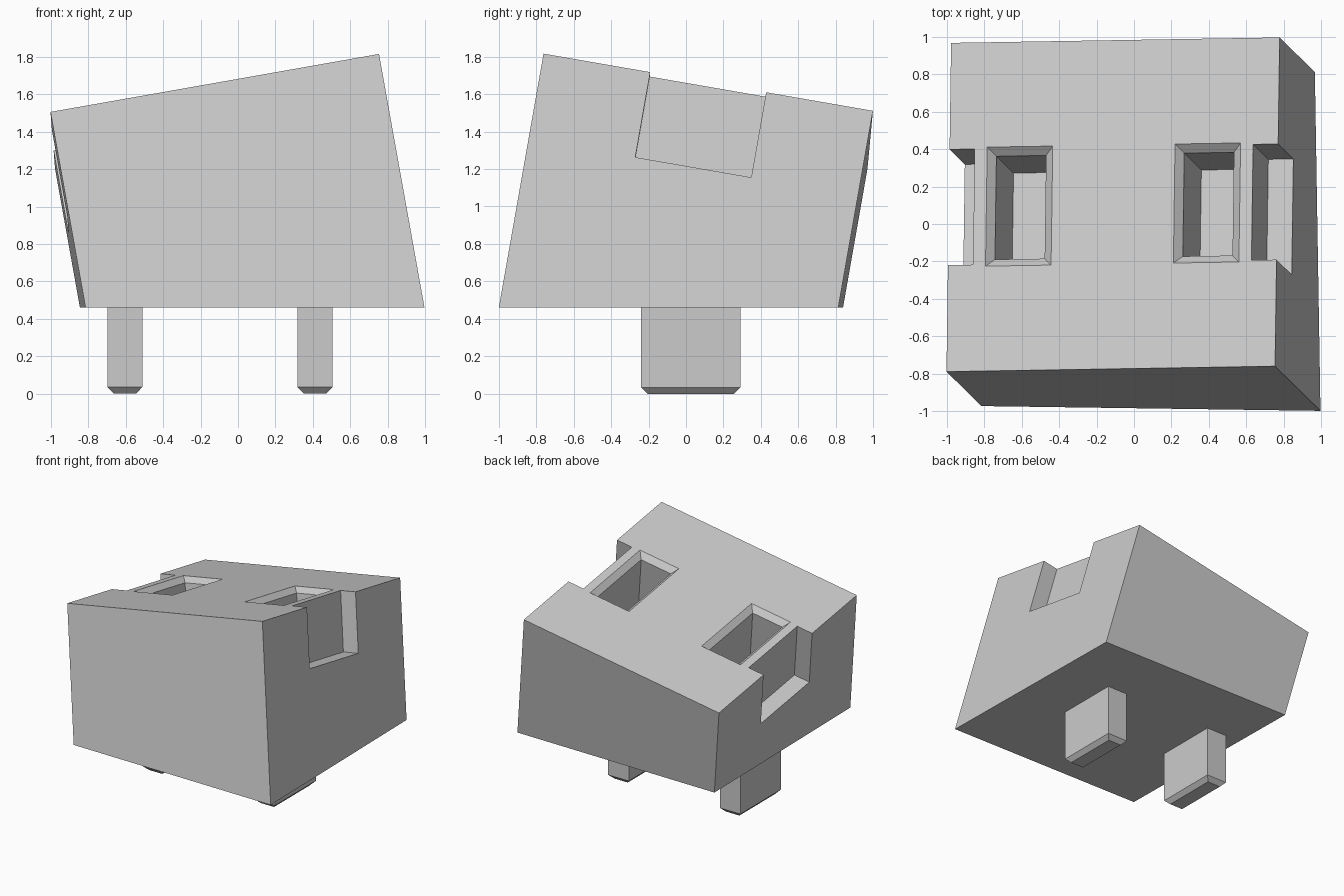
import bpy, bmesh
from math import radians
from mathutils import Matrix, Euler, Vector

if "Cube" in bpy.data.objects:
    bpy.data.objects.remove(bpy.data.objects["Cube"])

GREY = (0.6, 0.6, 0.6, 1)
grey = bpy.data.materials.new("plain_grey")
grey.use_nodes = True
grey.diffuse_color = GREY
grey.node_tree.nodes["Principled BSDF"].inputs["Base Color"].default_value = GREY

# Leaning frame of the block, origin at the middle of its top face
TILT = Matrix.Translation((-0.112, 0.104, 1.508)) @ \
    Euler((radians(-10), radians(-10), radians(0.95))).to_matrix().to_4x4()
BASE_Z = 0.46


def loft(name, centre, rings, frame=Matrix()):
    """Closed solid from stacked rectangles (half width, half depth, height)."""
    bm = bmesh.new()
    loops = []
    for hx, hy, z in rings:
        corners = ((-hx, -hy), (hx, -hy), (hx, hy), (-hx, hy))
        loops.append([bm.verts.new(frame @ Vector((centre[0] + x, centre[1] + y, z)))
                      for x, y in corners])
    bm.faces.new(loops[0][::-1])
    bm.faces.new(loops[-1])
    for low, high in zip(loops, loops[1:]):
        for i in range(4):
            j = (i + 1) % 4
            bm.faces.new((low[i], low[j], high[j], high[i]))
    mesh = bpy.data.meshes.new(name)
    bm.to_mesh(mesh)
    bm.free()
    mesh.materials.append(grey)
    obj = bpy.data.objects.new(name, mesh)
    bpy.context.collection.objects.link(obj)
    return obj


def cut(target, cutter):
    """Subtract the cutter and discard it."""
    mod = target.modifiers.new("cut", 'BOOLEAN')
    mod.operation = 'DIFFERENCE'
    mod.solver = 'EXACT'
    mod.object = cutter
    bpy.context.view_layer.objects.active = target
    bpy.ops.object.modifier_apply(modifier=mod.name)
    bpy.data.objects.remove(cutter)


# Leaning block, sliced level underneath
HALF = 0.892
block = loft("block", (0, 0), [(HALF, HALF, -2), (HALF, HALF, 0)], TILT)
bm = bmesh.new()
bm.from_mesh(block.data)
bmesh.ops.bisect_plane(bm, geom=bm.verts[:] + bm.edges[:] + bm.faces[:],
                       plane_co=(0, 0, BASE_Z), plane_no=(0, 0, 1), clear_inner=True)
bmesh.ops.holes_fill(bm, edges=[e for e in bm.edges if e.is_boundary])
bmesh.ops.recalc_face_normals(bm, faces=bm.faces)
bm.to_mesh(block.data)
bm.free()

for side in (-1, 1):
    # Bevelled socket in the top face
    cut(block, loft("socket_cutter", (side * 0.51, 0),
                    [(0.135, 0.28, -0.57), (0.135, 0.28, -0.043),
                     (0.198, 0.343, 0.02)], TILT))
    # Notch in the side wall, open at the top
    cut(block, loft("notch_cutter", (side * HALF, 0),
                    [(0.136, 0.314, -0.468), (0.136, 0.314, 0.1)], TILT))

# Upright pegs with chamfered tips
for name, x in (("right_peg", -0.605), ("left_peg", 0.412)):
    loft(name, (x, 0.025), [(0.06, 0.23, 0), (0.094, 0.265, 0.035),
                            (0.094, 0.265, BASE_Z)])
